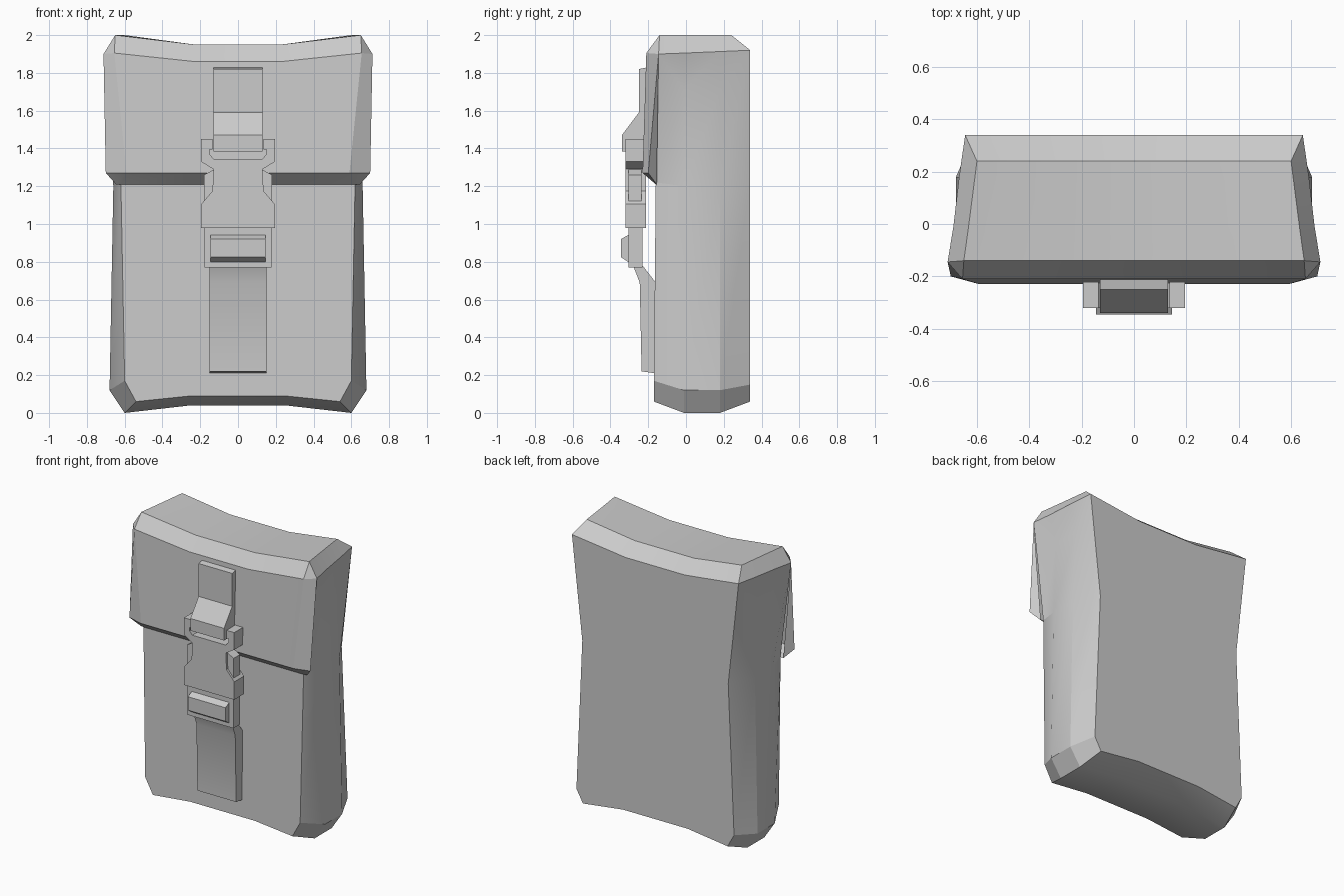
import bpy, bmesh, math

if "Cube" in bpy.data.objects:
    bpy.data.objects.remove(bpy.data.objects["Cube"])

def finish(name, bm):
    bmesh.ops.remove_doubles(bm, verts=bm.verts, dist=1e-4)
    bmesh.ops.dissolve_degenerate(bm, edges=bm.edges, dist=1e-4)
    bmesh.ops.recalc_face_normals(bm, faces=bm.faces)
    mesh = bpy.data.meshes.new(name)
    bm.to_mesh(mesh)
    bm.free()
    obj = bpy.data.objects.new(name, mesh)
    bpy.context.collection.objects.link(obj)
    bpy.ops.object.select_all(action='DESELECT')
    obj.select_set(True)
    bpy.context.view_layer.objects.active = obj
    bpy.ops.object.shade_smooth_by_angle(angle=math.radians(22))
    return obj

def mirrored(half):
    return half + [(-x, y, z) for x, y, z in reversed(half)]

def loft(name, halves, closed, caps=False):
    """Skin between mirrored half-rows of points."""
    bm = bmesh.new()
    rows = [[bm.verts.new(p) for p in mirrored(h)] for h in halves]
    n = len(rows[0])
    for a, b in zip(rows, rows[1:]):
        for i in range(n if closed else n - 1):
            j = (i + 1) % n
            bm.faces.new((a[i], a[j], b[j], b[i]))
    if caps:
        bm.faces.new(rows[0])
        bm.faces.new(rows[-1])
    else:
        # triangular cheeks at both ends of the open flap
        for k in (n // 2 - 1, n // 2) if closed else (0, n - 1):
            bm.faces.new([r[k] for r in rows[1:]])
    return finish(name, bm)

def prism(name, points, axis, lo, hi):
    """Extrude a 2D outline: along x it is (y, z), along y it is (x, z)."""
    bm = bmesh.new()
    place = (lambda p, t: (t, *p)) if axis == 'x' else (lambda p, t: (p[0], t, p[1]))
    a = [bm.verts.new(place(p, lo)) for p in points]
    b = [bm.verts.new(place(p, hi)) for p in points]
    bm.faces.new(a)
    bm.faces.new(b)
    for i in range(len(a)):
        j = (i + 1) % len(a)
        bm.faces.new((a[i], a[j], b[j], b[i]))
    return finish(name, bm)

# Pouch body: four outlines from front to back, bottom centre round to top centre
front = [(.25, -.17, .09), (.54, -.17, .06), (.60, -.17, .17), (.62, -.16, 1.22),
         (.712, -.145, 1.9), (.712, -.145, 1.9), (.65, -.14, 2.0), (.23, -.14, 1.95)]
mid_a = [(.25, -.01, .04), (.60, -.01, 0), (.68, -.01, .12), (.66, -.01, 1.2),
         (.64, -.01, 1.71), (.69, -.01, 1.905), (.632, -.01, 2.0), (.23, -.01, 1.95)]
mid_b = [(.25, .18, .04), (.60, .18, 0), (.68, .18, .12), (.66, .18, 1.2),
         (.64, .18, 1.71), (.668, .18, 1.913), (.60, .24, 2.0), (.23, .24, 1.95)]
back = [(.25, .34, .10), (.56, .34, .06), (.61, .34, .15), (.565, .34, 1.2),
        (.645, .34, 1.92), (.645, .34, 1.92), (.645, .34, 1.92), (.23, .34, 1.87)]
loft("pouch_body", [front, mid_a, mid_b, back], True, True)

# Flap: rows from top edge over the crest and down to the tucked lower lip.
# Rows start at the outer end so the cheeks sit at the row ends.
flap_rows = [
    [(.65, -.14, 2.0), (.65, -.14, 2.0), (.23, -.14, 1.95)],
    [(.712, -.145, 1.9), (.655, -.21, 1.905), (.23, -.21, 1.86)],
    [(.70, -.20, 1.27), (.59, -.23, 1.27), (.25, -.23, 1.27)],
    [(.645, -.155, 1.21), (.62, -.16, 1.21), (.25, -.16, 1.21)],
]
loft("flap", flap_rows, False)

# Upper and lower straps
prism("upper_strap", [(-.20, 1.83), (-.25, 1.82), (-.25, 1.59), (-.34, 1.47),
                      (-.34, 1.385), (-.22, 1.385)], 'x', -.13, .13)
prism("lower_strap", [(-.23, .78), (-.28, .78), (-.245, .69), (-.235, .22),
                      (-.165, .21), (-.16, .69)], 'x', -.15, .15)

# Buckle with waist and strap notch
half = [(.195, .98), (.195, 1.105), (.135, 1.175), (.13, 1.29), (.195, 1.33),
        (.195, 1.45), (.135, 1.45), (.135, 1.395), (.15, 1.395), (.15, 1.37), (.13, 1.345)]
prism("buckle", half + [(-x, z) for x, z in reversed(half)], 'y', -.32, -.212)

# Side release prongs
for side, s in (("right", 1), ("left", -1)):
    prism(side + "_prong", [(s * x, z) for x, z in
          ((.125, 1.29), (.18, 1.26), (.18, 1.11), (.13, 1.17))], 'y', -.305, -.235)

# Strap adjuster and its raised grip
prism("adjuster", [(-.305, .77), (-.305, .98), (-.23, .98), (-.23, .77)], 'x', -.178, .178)
prism("adjuster_grip", [(-.30, .945), (-.345, .92), (-.345, .825), (-.30, .795)], 'x', -.145, .145)
